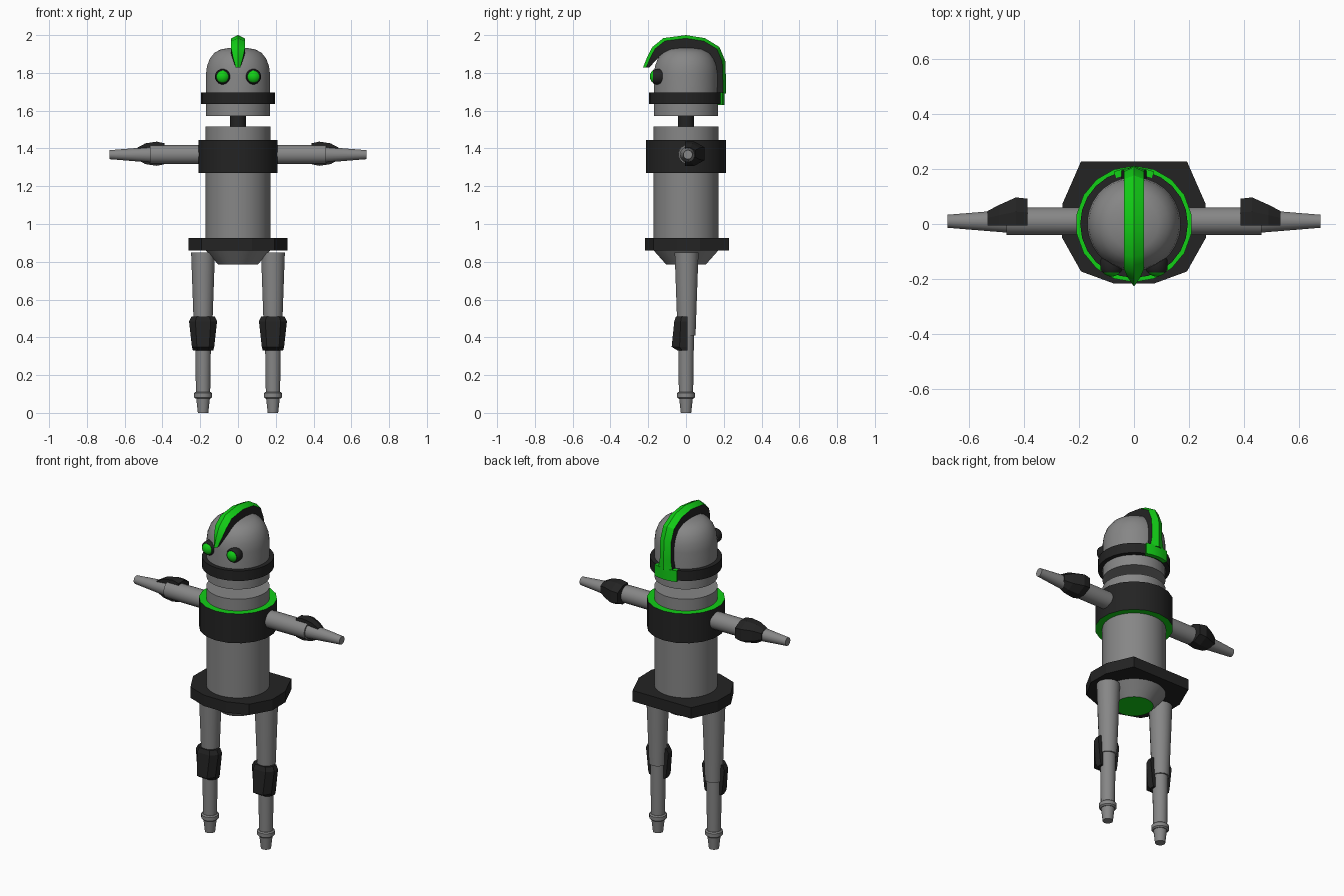
import bpy, bmesh, math
from mathutils import Vector, Matrix

if "Cube" in bpy.data.objects:
    bpy.data.objects.remove(bpy.data.objects["Cube"])


def material(name, rgb):
    m = bpy.data.materials.new(name)
    m.diffuse_color = (*rgb, 1)
    m.use_nodes = True
    m.node_tree.nodes["Principled BSDF"].inputs["Base Color"].default_value = m.diffuse_color
    return m


GREY = material("grey metal", (0.24, 0.24, 0.24))
BLACK = material("black rubber", (0.017, 0.017, 0.017))
GREEN = material("bright green", (0.006, 0.62, 0.008))


def finish(name, bm, mats, smooth=True, rule=None):
    """Turn a bmesh into an object; rule(face) returns the material slot."""
    bmesh.ops.recalc_face_normals(bm, faces=bm.faces)
    bm.normal_update()
    for f in bm.faces:
        f.material_index = rule(f) if rule else 0
    me = bpy.data.meshes.new(name)
    bm.to_mesh(me)
    bm.free()
    ob = bpy.data.objects.new(name, me)
    for m in mats:
        me.materials.append(m)
    bpy.context.collection.objects.link(ob)
    if smooth:
        bpy.ops.object.select_all(action='DESELECT')
        ob.select_set(True)
        bpy.context.view_layer.objects.active = ob
        bpy.ops.object.shade_smooth_by_angle(angle=math.radians(32))
    return ob


def loft(name, rings, mats, smooth=True, rule=None):
    """Skin closed rings of equal length and cap both ends."""
    bm = bmesh.new()
    vs = [[bm.verts.new(p) for p in r] for r in rings]
    n = len(vs[0])
    for a, b in zip(vs, vs[1:]):
        for i in range(n):
            j = (i + 1) % n
            bm.faces.new((a[i], a[j], b[j], b[i]))
    bm.faces.new(vs[0][::-1])
    bm.faces.new(vs[-1])
    return finish(name, bm, mats, smooth, rule)


def turned(name, profile, mats, sides=32, origin=(0, 0, 0), axis=(0, 0, 1), rule=None):
    """Round part from (radius, distance along axis) pairs."""
    rot = Vector((0, 0, 1)).rotation_difference(Vector(axis)).to_matrix()
    o = Vector(origin)
    rings = []
    for r, h in profile:
        rings.append([o + rot @ Vector((r * math.cos(t), r * math.sin(t), h))
                      for t in ((i + 0.5) * 2 * math.pi / sides for i in range(sides))])
    return loft(name, rings, mats, rule=rule)


def arc_band(name, r0, r1, z0, z1, a0, a1, steps, mats, rule=None):
    """Rectangular section swept round the z axis, ends capped or closed."""
    bm = bmesh.new()
    closed = abs(a1 - a0 - 2 * math.pi) < 1e-6
    rows = []
    for i in range(steps if closed else steps + 1):
        t = a0 + (a1 - a0) * i / steps
        c, s = math.cos(t), math.sin(t)
        rows.append([bm.verts.new((r * c, r * s, z))
                     for r, z in ((r0, z0), (r1, z0), (r1, z1), (r0, z1))])
    pairs = list(zip(rows, rows[1:]))
    if closed:
        pairs.append((rows[-1], rows[0]))
    else:
        bm.faces.new(rows[0])
        bm.faces.new(rows[-1][::-1])
    for a, b in pairs:
        for k in range(4):
            m = (k + 1) % 4
            bm.faces.new((a[k], a[m], b[m], b[k]))
    return finish(name, bm, mats, rule=rule)


TAU = 2 * math.pi

# torso with tapered pelvis, green underside
turned("torso", [(0.105, 0.785), (0.172, 0.86), (0.172, 1.515)], [GREY, GREEN],
       rule=lambda f: 1 if f.normal.z < -0.95 else 0)

# chest band, green on its top and bottom rims
arc_band("chest_band", 0.165, 0.212, 1.27, 1.445, TAU / 36, TAU / 36 + TAU, 18, [BLACK, GREEN],
         rule=lambda f: 1 if abs(f.normal.z) > 0.9 else 0)

# belt plate
half = [(0.073, -0.217), (0.193, -0.173), (0.262, -0.05), (0.26, 0.075), (0.193, 0.228)]
outline = half + [(-x, y) for x, y in reversed(half)]
loft("belt", [[(x, y, z) for x, y in outline] for z in (0.86, 0.925)], [BLACK], smooth=False)

# neck, head and head ring
turned("neck", [(0.042, 1.50), (0.042, 1.59)], [BLACK], 16)
turned("head", [(0.171, 1.573), (0.171, 1.79), (0.165, 1.835), (0.15, 1.875), (0.125, 1.907),
                (0.09, 1.925), (0.045, 1.932), (0.012, 1.934)], [GREY])
arc_band("head_ring", 0.16, 0.196, 1.635, 1.695, 0, TAU, 24, [BLACK])
arc_band("ring_back_plate", 0.18, 0.205, 1.63, 1.697,
         math.radians(69), math.radians(111), 4, [GREEN])

# eyes: dark sockets with domed lenses
for side, s in (("left", -1), ("right", 1)):
    turned(side + "_eye_socket", [(0.034, 0), (0.041, 0.012), (0.041, 0.045), (0.034, 0.056)],
           [BLACK], 16, (s * 0.082, -0.12, 1.78), (0, -1, 0))
    turned(side + "_eye_lens", [(0.033, 0), (0.033, 0.055), (0.025, 0.064), (0.012, 0.07), (0.003, 0.071)],
           [GREEN], 16, (s * 0.082, -0.12, 1.78), (0, -1, 0))

# crest: (ridge y, z, inner y, z, half width) along its length
crest = [(-0.228, 1.828, -0.195, 1.828, 0.012), (-0.205, 1.885, -0.158, 1.868, 0.026),
         (-0.178, 1.937, -0.128, 1.90, 0.036), (-0.12, 1.984, -0.085, 1.922, 0.037),
         (0.0, 2.0, 0.0, 1.928, 0.036), (0.10, 1.984, 0.075, 1.922, 0.036),
         (0.177, 1.937, 0.128, 1.90, 0.036), (0.208, 1.863, 0.157, 1.85, 0.036),
         (0.212, 1.75, 0.165, 1.75, 0.036), (0.212, 1.69, 0.165, 1.69, 0.046)]
sections = []
for y, z, iy, iz, w in crest:
    inward = Vector((0, iy - y, iz - z)).normalized()
    edge = Vector((0, y, z)) + inward * 0.017
    side_x = Vector((w, 0, 0))
    inner = Vector((0, iy, iz))
    sections.append([inner - side_x, edge - side_x, Vector((0, y, z)), edge + side_x, inner + side_x])


def crest_rule(f):
    # the two sloping outer faces touch the ridge on the centre line
    on_ridge = sum(abs(v.co.x) < 1e-5 for v in f.verts)
    return 1 if on_ridge == 2 else 0


loft("crest", sections, [BLACK, GREEN], rule=crest_rule)


def pad(name, stations, place):
    """Bevelled guard: stations of (distance, half width, depth)."""
    rings = []
    for t, w, d in stations:
        shape = [(-w, -0.008), (-w, d * 0.45), (-w * 0.55, d), (w * 0.55, d), (w, d * 0.45), (w, -0.008)]
        rings.append([place(t, a, b) for a, b in shape])
    loft(name, rings, [BLACK], smooth=False)


for side, s in (("left", -1), ("right", 1)):
    # leg
    lx = s * 0.185
    turned(side + "_thigh", [(0.048, 0.41), (0.064, 0.85)], [GREY], 20, (lx, 0.003, 0))
    turned(side + "_shin", [(0.038, 0.09), (0.043, 0.43)], [GREY], 20, (lx, 0, 0))
    turned(side + "_ankle", [(0.040, 0.075), (0.048, 0.082), (0.048, 0.104), (0.041, 0.11)],
           [GREY], 20, (lx, 0, 0))
    turned(side + "_foot", [(0.028, 0), (0.037, 0.08)], [GREY], 20, (lx, 0, 0))
    pad(side + "_knee_pad", [(0.33, 0.054, 0.045), (0.35, 0.059, 0.076), (0.485, 0.074, 0.062), (0.51, 0.062, 0.053)],
        lambda t, a, b: (lx + a, -b, t))

    # arm
    out = (s, 0, 0)
    turned(side + "_upper_arm", [(0.051, 0.16), (0.050, 0.465)], [GREY], 20, (0, 0.01, 1.368), out)
    turned(side + "_forearm", [(0.043, 0.45), (0.024, 0.68)], [GREY], 20, (0, 0.01, 1.367), out)
    pad(side + "_elbow_pad", [(0.388, 0.055, 0.09), (0.43, 0.064, 0.095), (0.49, 0.055, 0.068), (0.533, 0.032, 0.046)],
        lambda t, a, b: (s * t, 0.002 + b, 1.372 + a))
